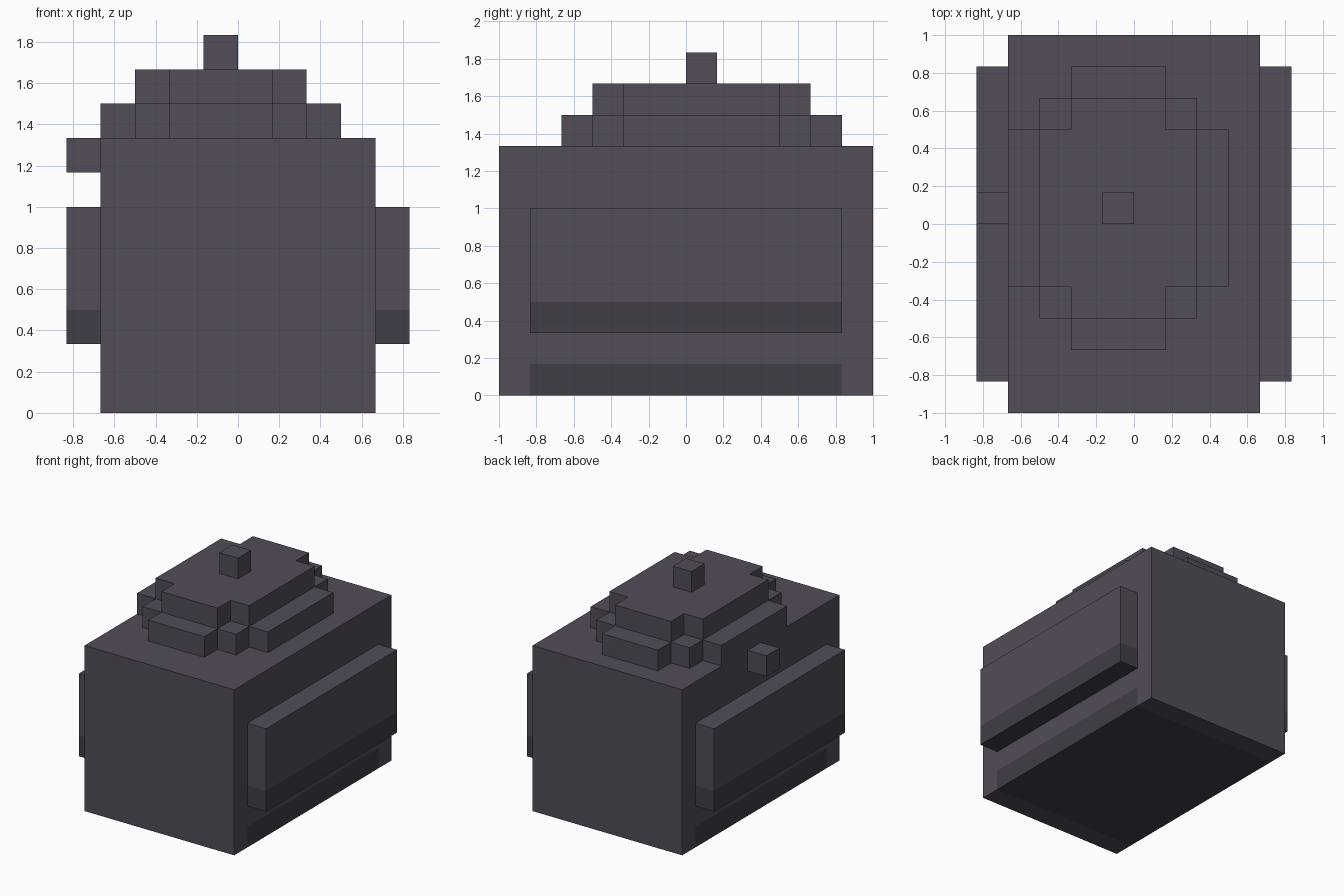
import bpy, bmesh
from mathutils import Vector

if "Cube" in bpy.data.objects:
    bpy.data.objects.remove(bpy.data.objects["Cube"])

U = 1 / 6  # one block of the grid


def material(name, rgb):
    m = bpy.data.materials.new(name)
    m.diffuse_color = (*rgb, 1)
    m.use_nodes = True
    m.node_tree.nodes["Principled BSDF"].inputs["Base Color"].default_value = m.diffuse_color
    return m


MATS = [material("slate", (0.084, 0.072, 0.098)),
        material("dark_slate", (0.053, 0.047, 0.063))]


def finish(name, bm, is_dark=None):
    """Recalculate normals, colour the faces, scale from blocks to units and link."""
    bmesh.ops.recalc_face_normals(bm, faces=bm.faces[:])
    for f in bm.faces:
        if is_dark and is_dark(f.calc_center_median()):
            f.material_index = 1
    bmesh.ops.scale(bm, vec=(U, U, U), verts=bm.verts[:])
    me = bpy.data.meshes.new(name)
    bm.to_mesh(me)
    bm.free()
    for m in MATS:
        me.materials.append(m)
    bpy.context.collection.objects.link(bpy.data.objects.new(name, me))


def box(name, lo, hi, cuts=(), is_dark=None):
    """Box in block units, with optional (point, normal) cuts for colour borders."""
    lo, hi = Vector(lo), Vector(hi)
    bm = bmesh.new()
    bmesh.ops.create_cube(bm, size=1)
    bmesh.ops.scale(bm, vec=hi - lo, verts=bm.verts[:])
    bmesh.ops.translate(bm, vec=(lo + hi) / 2, verts=bm.verts[:])
    for co, no in cuts:
        bmesh.ops.bisect_plane(bm, geom=bm.verts[:] + bm.edges[:] + bm.faces[:],
                               plane_co=co, plane_no=no)
    finish(name, bm, is_dark)


def stepped_layer(name, quarter, z):
    """One-block-high layer from a quarter outline mirrored both ways."""
    half = quarter + [(-x, y) for x, y in reversed(quarter)]
    outline = half + [(x, -y) for x, y in reversed(half)]
    bm = bmesh.new()
    face = bm.faces.new([bm.verts.new((x - 0.5, y + 0.5, z)) for x, y in outline])
    ext = bmesh.ops.extrude_face_region(bm, geom=[face], use_keep_orig=True)
    top = [g for g in ext["geom"] if isinstance(g, bmesh.types.BMVert)]
    bmesh.ops.translate(bm, vec=(0, 0, 1), verts=top)
    finish(name, bm)


# Main body with a dark base band between the end walls
box("body", (-4, -6, 0), (4, 6, 8),
    [((0, 0, 1), (0, 0, 1)), ((0, 5, 0), (0, 1, 0)), ((0, -5, 0), (0, 1, 0))],
    lambda c: c.z < 1 and abs(c.y) < 5)

# Side panels with a dark lower edge
for side, x in (("left", -5), ("right", 4)):
    box(side + "_panel", (x, -5, 2), (x + 1, 5, 6),
        [((0, 0, 3), (0, 0, 1))], lambda c: c.z < 3)

# Stepped dome, top knob and left knob
stepped_layer("dome_lower", [(3.5, 2.5), (2.5, 2.5), (2.5, 3.5), (1.5, 3.5), (1.5, 4.5)], 8)
stepped_layer("dome_upper", [(2.5, 2.5), (1.5, 2.5), (1.5, 3.5)], 9)
box("top_knob", (-1, 0, 10), (0, 1, 11))
box("side_knob", (-5, 0, 7), (-4, 1, 8))
